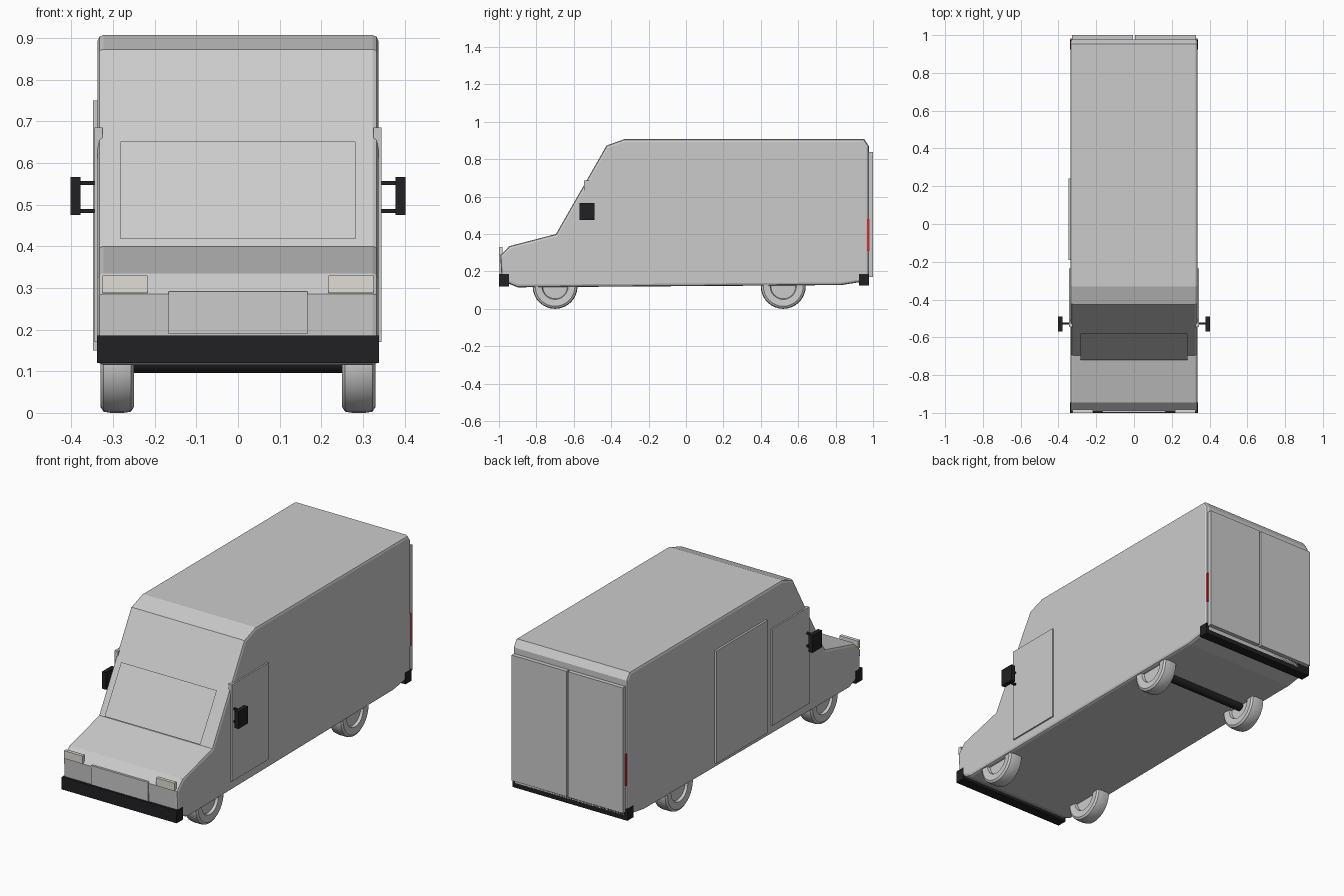
import bpy, bmesh
from math import pi, cos, sin
from mathutils import Matrix, Vector

if "Cube" in bpy.data.objects:
    bpy.data.objects.remove(bpy.data.objects["Cube"])


def material(name, color):
    m = bpy.data.materials.new(name)
    m.diffuse_color = (*color, 1)
    m.use_nodes = True
    m.node_tree.nodes["Principled BSDF"].inputs["Base Color"].default_value = m.diffuse_color
    return m


BLACK = material("black", (0.015, 0.015, 0.017))
LAMP = material("lamp", (0.75, 0.73, 0.66))
RED = material("red", (0.6, 0.03, 0.03))


def finish(name, bm, mat=None, smooth=False):
    bmesh.ops.recalc_face_normals(bm, faces=bm.faces)
    mesh = bpy.data.meshes.new(name)
    bm.to_mesh(mesh)
    bm.free()
    ob = bpy.data.objects.new(name, mesh)
    bpy.context.collection.objects.link(ob)
    if mat:
        mesh.materials.append(mat)
    if smooth:
        bpy.ops.object.select_all(action='DESELECT')
        ob.select_set(True)
        bpy.context.view_layer.objects.active = ob
        bpy.ops.object.shade_smooth_by_angle(angle=0.6)
    return ob


def box(name, x, y, z, mat=None):
    bm = bmesh.new()
    size = [abs(b - a) for a, b in (x, y, z)]
    mid = [(a + b) / 2 for a, b in (x, y, z)]
    bmesh.ops.create_cube(bm, size=1, matrix=Matrix.Translation(mid) @ Matrix.Diagonal((*size, 1)))
    return finish(name, bm, mat)


def pair(name, x, y, z, mat=None):
    for side, s in (("right", 1), ("left", -1)):
        box(f"{side}_{name}", (s * x[0], s * x[1]), y, z, mat)


# Body: side profile extruded across the width, rim edges bevelled
profile = [(-0.90, 0.115), (-0.985, 0.15), (-0.993, 0.285), (-0.945, 0.335), (-0.695, 0.40),
           (-0.425, 0.873), (-0.33, 0.907), (0.953, 0.907), (0.978, 0.87), (0.978, 0.15), (0.83, 0.127)]
bm = bmesh.new()
cap = bm.faces.new([bm.verts.new((-0.337, y, z)) for y, z in profile])
res = bmesh.ops.extrude_face_region(bm, geom=[cap], use_keep_orig=True)
bmesh.ops.translate(bm, vec=(0.674, 0, 0), verts=[v for v in res["geom"] if isinstance(v, bmesh.types.BMVert)])
rims = [e for e in bm.edges if abs(e.verts[0].co.x - e.verts[1].co.x) < 1e-4]
bmesh.ops.bevel(bm, geom=rims, offset=0.014, segments=2, profile=0.5, affect='EDGES')
finish("van_body", bm)

# Windscreen pane, parallel to the sloping front
bm = bmesh.new()
bm.faces.new([bm.verts.new(c) for c in ((-0.282, -0.72, 0.417), (0.282, -0.72, 0.417),
                                        (0.282, -0.58, 0.652), (-0.282, -0.58, 0.652))])
finish("windscreen", bm)

# Doors
pair("front_door", (0.325, 0.345), (-0.545, -0.235), (0.17, 0.685))
box("sliding_door", (-0.348, -0.325), (-0.19, 0.24), (0.15, 0.75))
pair("rear_door", (0.005, 0.328), (0.97, 1.0), (0.17, 0.838))

# Nose parts and lights
box("grille", (-0.167, 0.167), (-0.998, -0.97), (0.19, 0.292))
pair("headlight", (0.217, 0.325), (-1.0, -0.982), (0.288, 0.33), LAMP)
pair("tail_light", (0.315, 0.335), (0.96, 0.982), (0.31, 0.48), RED)

# Bumpers
box("front_bumper", (-0.339, 0.339), (-1.0, -0.945), (0.12, 0.186), BLACK)
box("rear_bumper", (-0.339, 0.339), (0.925, 0.978), (0.125, 0.186), BLACK)

# Mirrors on two arms
pair("mirror", (0.378, 0.402), (-0.57, -0.49), (0.475, 0.566), BLACK)
for label, z in (("lower", 0.485), ("upper", 0.552)):
    pair(f"mirror_{label}_arm", (0.335, 0.38), (-0.532, -0.522), (z - 0.005, z + 0.005), BLACK)


# Wheels: turned section (radius, x offset) around the x axis
section = [(0.0, -0.022), (0.066, -0.022), (0.07, -0.036), (0.106, -0.040), (0.117, -0.033),
           (0.12, -0.015), (0.12, 0.015), (0.117, 0.033), (0.106, 0.040), (0.07, 0.036),
           (0.066, 0.022), (0.0, 0.022)]
for end, y in (("front", -0.70), ("rear", 0.52)):
    for side, x in (("right", 0.29), ("left", -0.29)):
        bm = bmesh.new()
        verts = [bm.verts.new((o, 0, r)) for r, o in section]
        edges = [bm.edges.new(p) for p in zip(verts, verts[1:])]
        bmesh.ops.spin(bm, geom=verts + edges, cent=(0, 0, 0), axis=(1, 0, 0), angle=2 * pi, steps=32)
        bmesh.ops.remove_doubles(bm, verts=bm.verts, dist=1e-4)
        bmesh.ops.translate(bm, vec=(x, y, 0.12), verts=bm.verts)
        finish(f"{end}_{side}_wheel", bm, smooth=True)

# Rear axle
bm = bmesh.new()
bmesh.ops.create_cone(bm, cap_ends=True, segments=20, radius1=0.024, radius2=0.024, depth=0.54,
                      matrix=Matrix.Translation((0, 0.52, 0.12)) @ Matrix.Rotation(pi / 2, 4, 'Y'))
finish("rear_axle", bm, BLACK, smooth=True)
